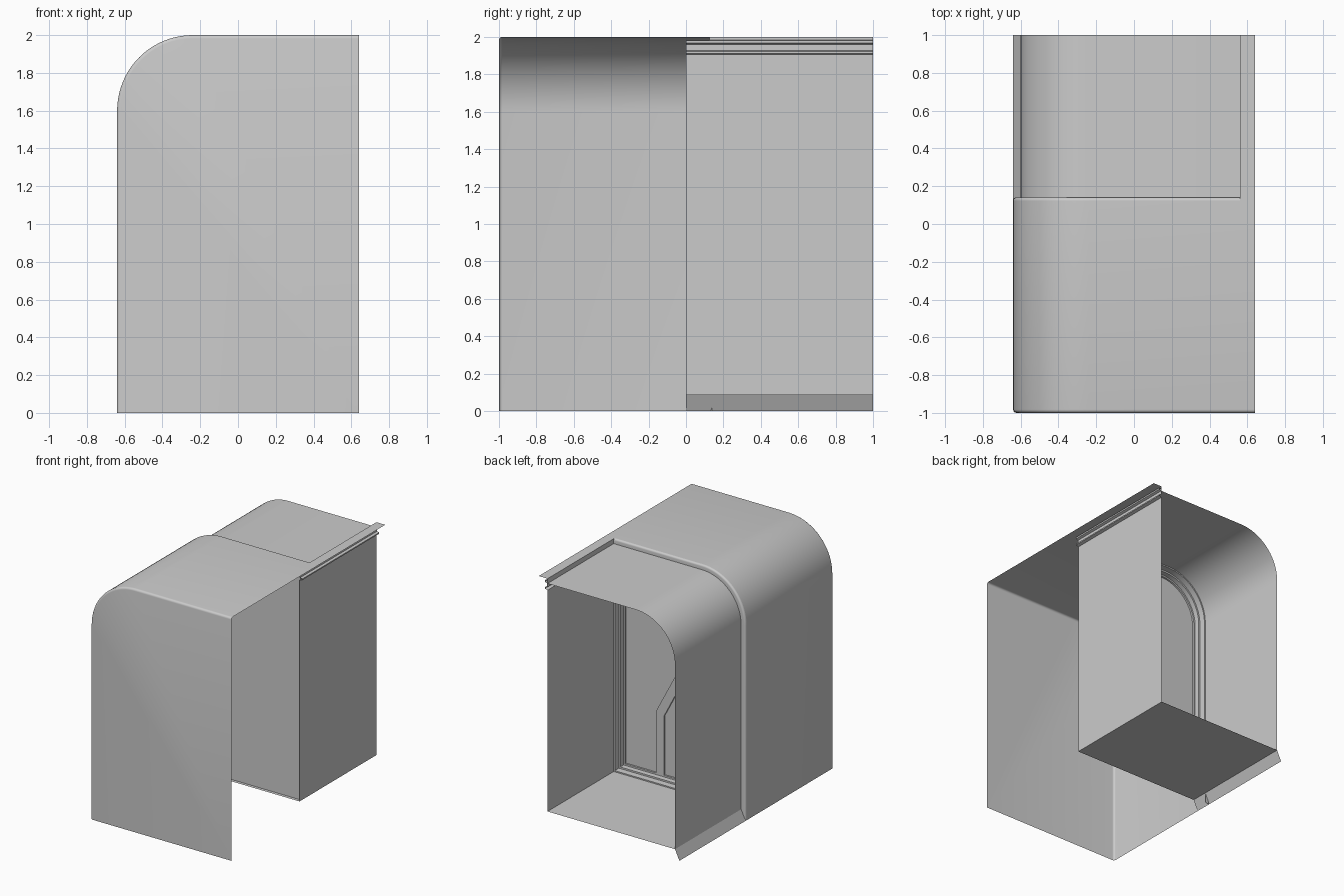
import bpy, bmesh, math

cube = bpy.data.objects.get("Cube")
if cube:
    bpy.data.objects.remove(cube, do_unlink=True)

grey = bpy.data.materials.new("light_grey")
grey.use_nodes = True
COLOUR = (0.6, 0.6, 0.6, 1)
grey.diffuse_color = COLOUR
grey.node_tree.nodes["Principled BSDF"].inputs["Base Color"].default_value = COLOUR

RADIUS, STEPS = 0.40, 20
WALL, FLOOR = 0.56, 0.085      # side wall x, floor height
INNER = 0.04                   # how far the rear shell sits inside the front one


def arch(inset, right, bottom):
    """Section from the top right, round the left shoulder, to the bottom left."""
    r = RADIUS - inset
    pts = [(right, 2 - inset)]
    for i in range(STEPS + 1):
        a = math.pi / 2 * (1 + i / STEPS)
        pts.append((-0.24 + r * math.cos(a), 1.6 + r * math.sin(a)))
    return pts + [(-0.64 + inset, bottom)]


def loft(name, rings, closed=False, cap_first=False, cap_last=False):
    """Skin a list of (y, section) rings."""
    bm = bmesh.new()
    rows = []
    for y, pts in rings:
        if closed or cap_first or cap_last:
            pts = pts + [(pts[0][0], pts[-1][1])]
        rows.append([bm.verts.new((x, y, z)) for x, z in pts])
    n = len(rows[0])
    last = n if closed else (n - 2 if cap_first or cap_last else n - 1)
    for a, b in zip(rows, rows[1:]):
        for i in range(last):
            j = (i + 1) % n
            bm.faces.new((a[i], a[j], b[j], b[i]))
    if cap_first:
        bm.faces.new(rows[0])
    if cap_last:
        bm.faces.new(rows[-1])
    return finish(name, bm)


def finish(name, bm):
    bmesh.ops.recalc_face_normals(bm, faces=bm.faces)
    mesh = bpy.data.meshes.new(name)
    bm.to_mesh(mesh)
    bm.free()
    mesh.materials.append(grey)
    obj = bpy.data.objects.new(name, mesh)
    bpy.context.collection.objects.link(obj)
    bpy.ops.object.select_all(action='DESELECT')
    obj.select_set(True)
    bpy.context.view_layer.objects.active = obj
    bpy.ops.object.shade_smooth_by_angle(angle=math.radians(35))
    return obj


def strip(name, profile, y0, y1):
    """Sheet with an x, z profile drawn out along y."""
    return loft(name, [(y0, profile), (y1, profile)])


# Front shell: end plate, softened front edge, roof and left wall
bend = 0.018
rings = []
for k in range(5):
    a = math.pi / 2 * k / 4
    rings.append((-1 + bend * (1 - math.sin(a)), bend * (1 - math.cos(a))))
rings = [(y, i) for y, i in rings][::-1]
rings = [(-1 + bend * (1 - math.cos(math.pi / 8 * k)),
          bend * (1 - math.sin(math.pi / 8 * k))) for k in range(5)]
loft("front_shell", [(y, arch(i, 0.64, 0)) for y, i in rings]
     + [(0.125, arch(0, 0.64, 0))], cap_first=True)

# Rounded lip stepping down to the rear shell
lip = [(0.125 + 0.015 * math.sin(math.pi / 8 * k),
        0.015 * (1 - math.cos(math.pi / 8 * k))) for k in range(5)]
loft("shell_lip", [(y, arch(i, WALL, 0)) for y, i in lip]
     + [(0.14, arch(INNER, WALL, 0))])

# Rear shell, floor, skirt and side wall
loft("rear_shell", [(y, arch(INNER, WALL, FLOOR)) for y in (0.03, 1)])
strip("floor", [(WALL, FLOOR), (-0.60, FLOOR)], 0, 1)
strip("floor_skirt", [(-0.60, FLOOR), (-0.64, 0)], 0, 1)
strip("side_wall", [(WALL, FLOOR), (WALL, 1.905)], 0, 1)

# Gutter moulding along the top of the side wall, and roof flange above it
strip("gutter", [(WALL, 1.905), (0.585, 1.912), (0.585, 1.922), (0.565, 1.927),
                 (0.565, 1.96), (0.585, 1.967), (0.585, 1.98), (WALL, 1.985)], 0, 1)
strip("roof_flange", [(WALL, 2), (0.64, 2)], 0.125, 1)
strip("flange_web", [(WALL, 1.96), (WALL, 2)], 0.125, 1)


# Partition: stepped door frame with a flat panel on each side
def inner_ring(y, d):
    return (y, arch(INNER + d, WALL - d, FLOOR + d))


loft("door_frame", [inner_ring(y, d) for y, d in
     [(0.14, 0), (0.14, 0.01), (0.09, 0.012), (0.09, 0.025),
      (0.05, 0.027), (0.05, 0.04), (0.035, 0.04)]], closed=True, cap_last=True)
loft("partition_front", [inner_ring(0.02, 0.004), inner_ring(0.03, 0.004)],
     closed=True, cap_first=True)

# Raised rib on the rear of the door, symmetric about the door's centre
CENTRE = -0.02
outer = [(0.26, 0.125), (0.26, 0.63), (0.065, 1.0)]
inner = [(0.187, 0.125), (0.187, 0.61), (0.02, 0.93)]


def mirrored(half):
    return [(CENTRE + s, z) for s, z in half] + \
           [(CENTRE - s, z) for s, z in reversed(half)]


bm = bmesh.new()
out_pts, in_pts = mirrored(outer), mirrored(inner)
for i in range(len(out_pts) - 1):
    quad = [out_pts[i], out_pts[i + 1], in_pts[i + 1], in_pts[i]]
    bm.faces.new([bm.verts.new((x, 0.035, z)) for x, z in quad])
bmesh.ops.remove_doubles(bm, verts=bm.verts, dist=1e-5)
top = bmesh.ops.extrude_face_region(bm, geom=bm.faces[:])
moved = [v for v in top["geom"] if isinstance(v, bmesh.types.BMVert)]
bmesh.ops.translate(bm, verts=moved, vec=(0, 0.015, 0))
finish("door_rib", bm)
